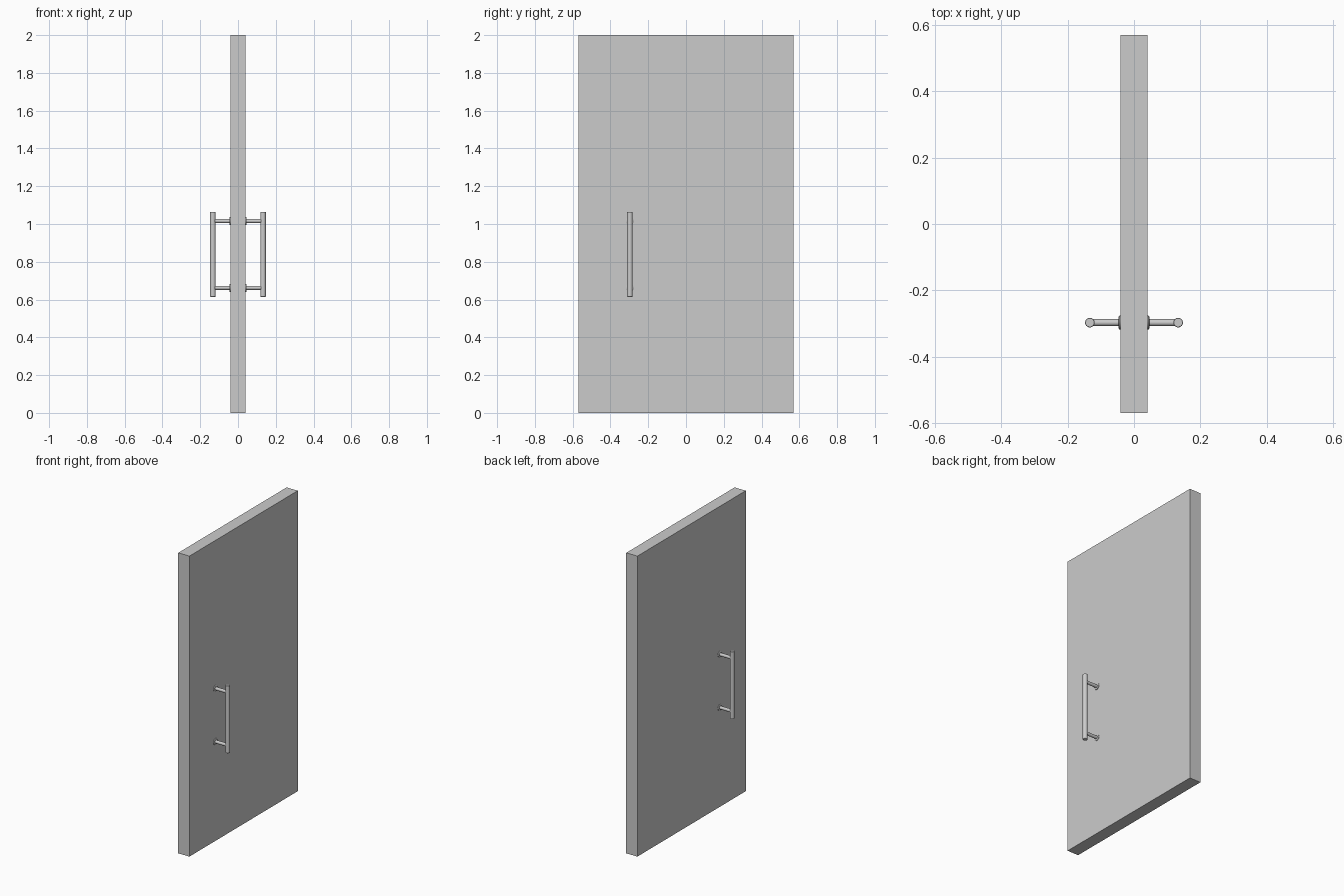
import bpy, bmesh, math
from mathutils import Vector

if "Cube" in bpy.data.objects:
    bpy.data.objects.remove(bpy.data.objects["Cube"])

DOOR_X, DOOR_Y, HEIGHT = 0.041, 0.57, 2.0
HANDLE_X, HANDLE_Y, HANDLE_Z = 0.133, -0.297, 0.839


def lathe(name, profile, origin, axis, segments=32):
    """Revolve (distance along axis, radius) points into a closed solid."""
    bm = bmesh.new()
    rings = []
    rot = Vector((0, 0, 1)).rotation_difference(Vector(axis))
    for d, r in profile:
        ring = []
        for i in range(segments):
            a = 2 * math.pi * i / segments
            p = rot @ Vector((r * math.cos(a), r * math.sin(a), d))
            ring.append(bm.verts.new(p))
        rings.append(ring)
    for a, b in zip(rings, rings[1:]):
        for i in range(segments):
            j = (i + 1) % segments
            bm.faces.new((a[i], a[j], b[j], b[i]))
    bm.faces.new(rings[0][::-1])
    bm.faces.new(rings[-1])
    mesh = bpy.data.meshes.new(name)
    bm.to_mesh(mesh)
    bm.free()
    obj = bpy.data.objects.new(name, mesh)
    obj.location = origin
    bpy.context.collection.objects.link(obj)
    bpy.ops.object.select_all(action='DESELECT')
    obj.select_set(True)
    bpy.context.view_layer.objects.active = obj
    bpy.ops.object.shade_smooth_by_angle(angle=math.radians(30))
    return obj


# door panel
bpy.ops.mesh.primitive_cube_add(size=1, location=(0, 0, HEIGHT / 2))
panel = bpy.context.object
panel.name = "door_panel"
panel.scale = (2 * DOOR_X, 2 * DOOR_Y, HEIGHT)
bpy.ops.object.transform_apply(location=False, rotation=False, scale=True)

# pull handle on each face
for side, s in (("right", 1), ("left", -1)):
    # vertical grip with slightly eased ends
    half, r, e = 0.225, 0.0145, 0.0015
    lathe(f"{side}_handle_grip",
          [(-half, r - e), (-half + e, r), (half - e, r), (half, r - e)],
          (s * HANDLE_X, HANDLE_Y, HANDLE_Z), (0, 0, 1))
    for level, dz in (("upper", 0.177), ("lower", -0.177)):
        base = (s * DOOR_X, HANDLE_Y, HANDLE_Z + dz)
        # standoff post
        lathe(f"{side}_{level}_post", [(0, 0.0105), (HANDLE_X - DOOR_X, 0.0105)],
              base, (s, 0, 0))
        # mounting rosette against the door
        lathe(f"{side}_{level}_rosette",
              [(0, 0.021), (0.003, 0.021), (0.005, 0.018), (0.005, 0.0105)],
              base, (s, 0, 0))
